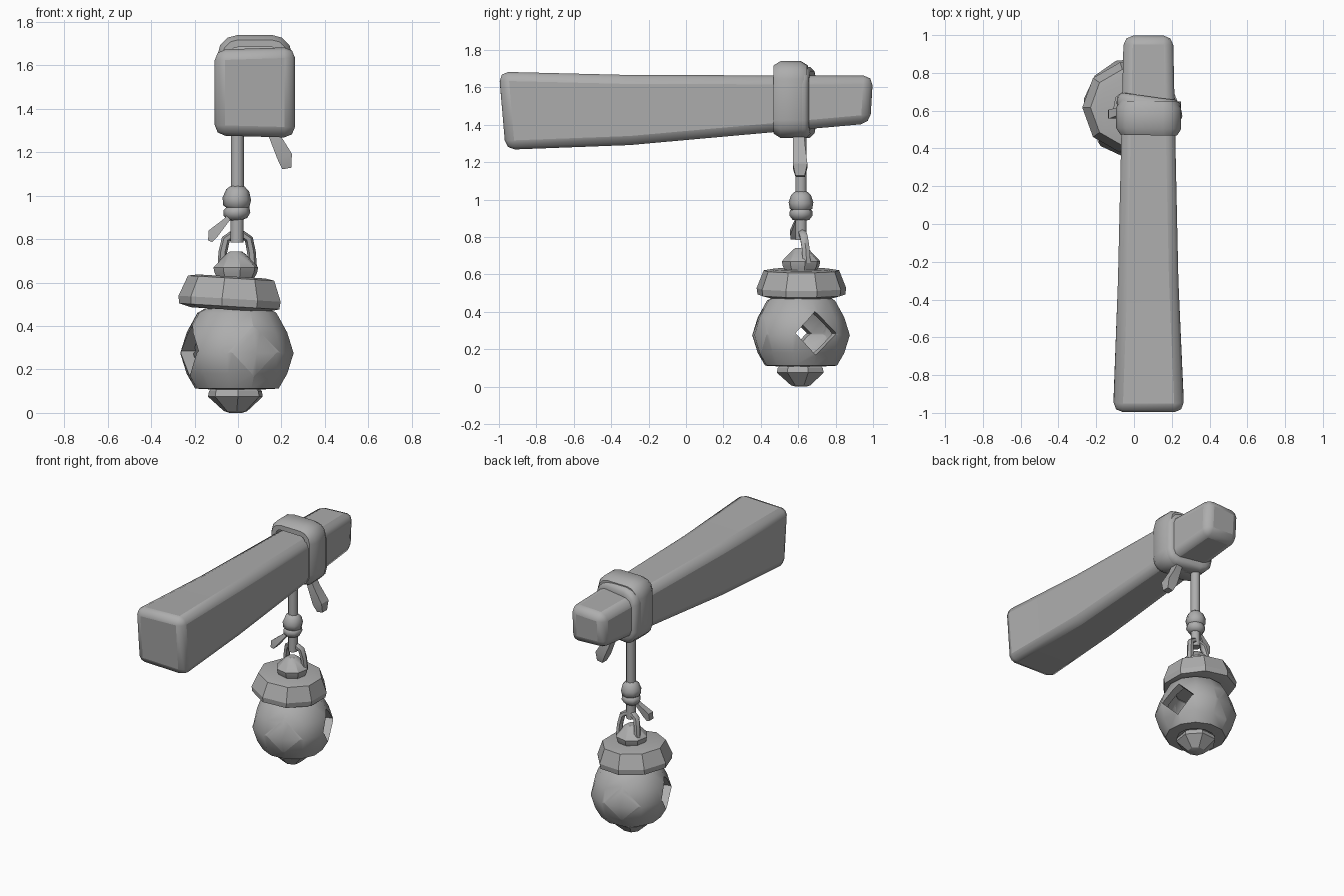
import bpy, bmesh, math
from mathutils import Vector, Matrix

if "Cube" in bpy.data.objects:
    bpy.data.objects.remove(bpy.data.objects["Cube"])

grey = bpy.data.materials.new("plain grey")
grey.diffuse_color = (0.42, 0.42, 0.42, 1)
grey.use_nodes = True
grey.node_tree.nodes["Principled BSDF"].inputs["Base Color"].default_value = grey.diffuse_color


def finish(name, bm, angle=35):
    bmesh.ops.recalc_face_normals(bm, faces=bm.faces)
    me = bpy.data.meshes.new(name)
    bm.to_mesh(me)
    bm.free()
    ob = bpy.data.objects.new(name, me)
    bpy.context.collection.objects.link(ob)
    me.materials.append(grey)
    smooth(ob, angle)
    return ob


def smooth(ob, angle):
    bpy.ops.object.select_all(action='DESELECT')
    ob.select_set(True)
    bpy.context.view_layer.objects.active = ob
    bpy.ops.object.shade_smooth_by_angle(angle=math.radians(angle))


def apply_modifiers(ob):
    bpy.ops.object.select_all(action='DESELECT')
    ob.select_set(True)
    bpy.context.view_layer.objects.active = ob
    for m in list(ob.modifiers):
        bpy.ops.object.modifier_apply(modifier=m.name)


def loft(loops, closed=False):
    """Skin a list of equal-length point loops; cap the ends unless closed."""
    bm = bmesh.new()
    rings = [[bm.verts.new(p) for p in loop] for loop in loops]
    n = len(rings[0])
    pairs = list(zip(rings, rings[1:])) + ([(rings[-1], rings[0])] if closed else [])
    for a, b in pairs:
        for i in range(n):
            j = (i + 1) % n
            bm.faces.new((a[i], a[j], b[j], b[i]))
    if not closed:
        bm.faces.new(rings[0])
        bm.faces.new(rings[-1])
    return bm


def turned(name, profile, sides, x=-0.005, y=0.615, spin=0, closed=False, angle=35, tilt=0):
    """Lathe a (radius, z) profile about a vertical axis."""
    loops = [[(r * math.cos(spin + math.tau * i / sides), r * math.sin(spin + math.tau * i / sides), z)
              for i in range(sides)] for r, z in profile]
    bm = loft(loops, closed)
    mid = sum(z for _, z in profile) / len(profile)
    bm.transform(Matrix.Translation((x, y, mid)) @ Matrix.Rotation(tilt, 4, 'Y')
                 @ Matrix.Translation((0, 0, -mid)))
    return finish(name, bm, angle)


def tube(name, points, sizes, sides, across=(0, 1, 0), angle=35):
    """Sweep an elliptical section (a along 'across', b sideways) down a path."""
    pts = [Vector(p) for p in points]
    u = Vector(across)
    loops = []
    for i, p in enumerate(pts):
        t = (pts[min(i + 1, len(pts) - 1)] - pts[max(i - 1, 0)]).normalized()
        v = t.cross(u).normalized()
        loops.append([p + u * a * math.cos(w) + v * b * math.sin(w)
                      for a, b in [sizes[i]] for w in
                      [math.tau * (k + 0.5) / sides for k in range(sides)]])
    return finish(name, loft(loops), angle)


def band(name, x0, x1, z0, z1, y, half, thick, skew):
    """Cloth strip wrapped round the beam, following a rounded rectangle."""
    r = 0.06
    section = [(-1, -0.6), (-1, 0.35), (-0.6, 1), (0.6, 1), (1, 0.35), (1, -0.6)]
    loops = []
    corners = [(x1 - r, z1 - r, 0), (x0 + r, z1 - r, 90), (x0 + r, z0 + r, 180), (x1 - r, z0 + r, 270)]
    for cx, cz, start in corners:
        for step in (0, 30, 60, 90):
            w = math.radians(start + step)
            c, s = math.cos(w), math.sin(w)
            loops.append([(cx + c * (r + thick * o), y + half * a + skew * (cx + c * r - 0.08),
                           cz + s * (r + thick * o)) for a, o in section])
    return finish(name, loft(loops, closed=True), 50)


# Tapering wooden beam with softened edges
def beam_section(yt, yb, x0, x1, z0, z1):
    return [(x0, yb, z0 + 0.01), (x1, yb, z0), (x1, yt, z1), (x0, yt, z1 - 0.012)]


beam = finish("beam", loft([
    beam_section(-1, -0.965, -0.11, 0.265, 1.265, 1.685),
    beam_section(-0.3, -0.3, -0.085, 0.235, 1.29, 1.668),
    beam_section(1, 0.985, -0.055, 0.207, 1.405, 1.665)]))
bevel = beam.modifiers.new("soft_edges", 'BEVEL')
bevel.width = 0.05
bevel.segments = 2
bevel.limit_method = 'ANGLE'
bevel.angle_limit = math.radians(40)
apply_modifiers(beam)
smooth(beam, 50)

# Wrapped strap around the beam
band("strap_front", -0.06, 0.215, 1.365, 1.705, 0.56, 0.09, 0.035, -0.02)
band("strap_back", -0.055, 0.21, 1.365, 1.675, 0.62, 0.055, 0.035, -0.14)

# Loose strap end below the beam
tube("strap_end", [(0.13, 0.60, 1.37), (0.165, 0.605, 1.28), (0.215, 0.61, 1.18), (0.225, 0.61, 1.125)],
     [(0.04, 0.03), (0.045, 0.035), (0.055, 0.05), (0.035, 0.03)], 4, angle=30)

# Hanging rope, knot and short rope end
tube("rope", [(-0.003, 0.615, 1.42), (-0.003, 0.615, 1.0), (-0.005, 0.615, 0.785)],
     [(0.032, 0.032)] * 3, 8, angle=50)
turned("knot_upper", [(0.03, 1.045), (0.053, 1.025), (0.066, 0.985), (0.06, 0.95), (0.035, 0.935)], 8,
       angle=60, tilt=0.1)
turned("knot_lower", [(0.04, 0.955), (0.06, 0.94), (0.062, 0.915), (0.045, 0.892), (0.025, 0.887)], 8,
       angle=60, tilt=-0.12)
tube("rope_end", [(-0.02, 0.61, 0.93), (-0.055, 0.60, 0.885), (-0.115, 0.582, 0.825), (-0.128, 0.58, 0.79)],
     [(0.02, 0.015), (0.025, 0.018), (0.035, 0.035), (0.03, 0.015)], 4, angle=30)

# Metal loop on the lantern
tube("hanging_loop", [(-0.075, 0.645, 0.66), (-0.07, 0.64, 0.74), (-0.056, 0.63, 0.80), (-0.025, 0.622, 0.82),
                      (0.02, 0.622, 0.82), (0.05, 0.63, 0.80), (0.062, 0.64, 0.74), (0.068, 0.645, 0.66)],
     [(0.024, 0.02)] * 8, 6, angle=50)

# Lantern top: cone and tilted lid
turned("lid_cone", [(0.03, 0.742), (0.047, 0.73), (0.105, 0.67), (0.1, 0.645), (0.075, 0.6)], 8,
       x=-0.01, spin=0.2, angle=30)
turned("lid", [(0.16, 0.628), (0.205, 0.62), (0.243, 0.525), (0.238, 0.49), (0.18, 0.475)], 9,
       x=-0.03, y=0.617, spin=0.35, angle=25, tilt=0.06)

# Hollow globe, cut by two crossing diamond shafts into four windows
globe = turned("globe", [(0.15, 0.48), (0.185, 0.46), (0.235, 0.37), (0.265, 0.275), (0.235, 0.18), (0.195, 0.112),
                         (0.12, 0.108), (0.12, 0.15), (0.18, 0.2), (0.205, 0.275), (0.18, 0.36), (0.13, 0.43)],
               12, spin=math.radians(20), closed=True)
for k in range(2):
    bm = bmesh.new()
    bmesh.ops.create_cube(bm, size=1)
    bm.transform(Matrix.Translation((-0.005, 0.615, 0.285)) @ Matrix.Rotation(math.radians(20 + 90 * k), 4, 'Z')
                 @ Matrix.Rotation(math.radians(45), 4, 'X') @ Matrix.Diagonal((0.9, 0.165, 0.165, 1)))
    cutter = finish("window_cutter", bm)
    cutter.hide_render = True
    cut = globe.modifiers.new("window", 'BOOLEAN')
    cut.operation = 'DIFFERENCE'
    cut.solver = 'EXACT'
    cut.object = cutter
    apply_modifiers(globe)
    bpy.data.objects.remove(cutter)
smooth(globe, 35)

# Floor and ceiling closing the globe, and the pointed foot
turned("globe_floor", [(0.14, 0.115), (0.14, 0.145)], 12)
turned("globe_ceiling", [(0.15, 0.44), (0.15, 0.48)], 12)
turned("foot", [(0.1, 0.125), (0.125, 0.1), (0.13, 0.075), (0.055, 0.008), (0.03, 0.0)], 7,
       x=-0.01, spin=0.3, angle=25)
